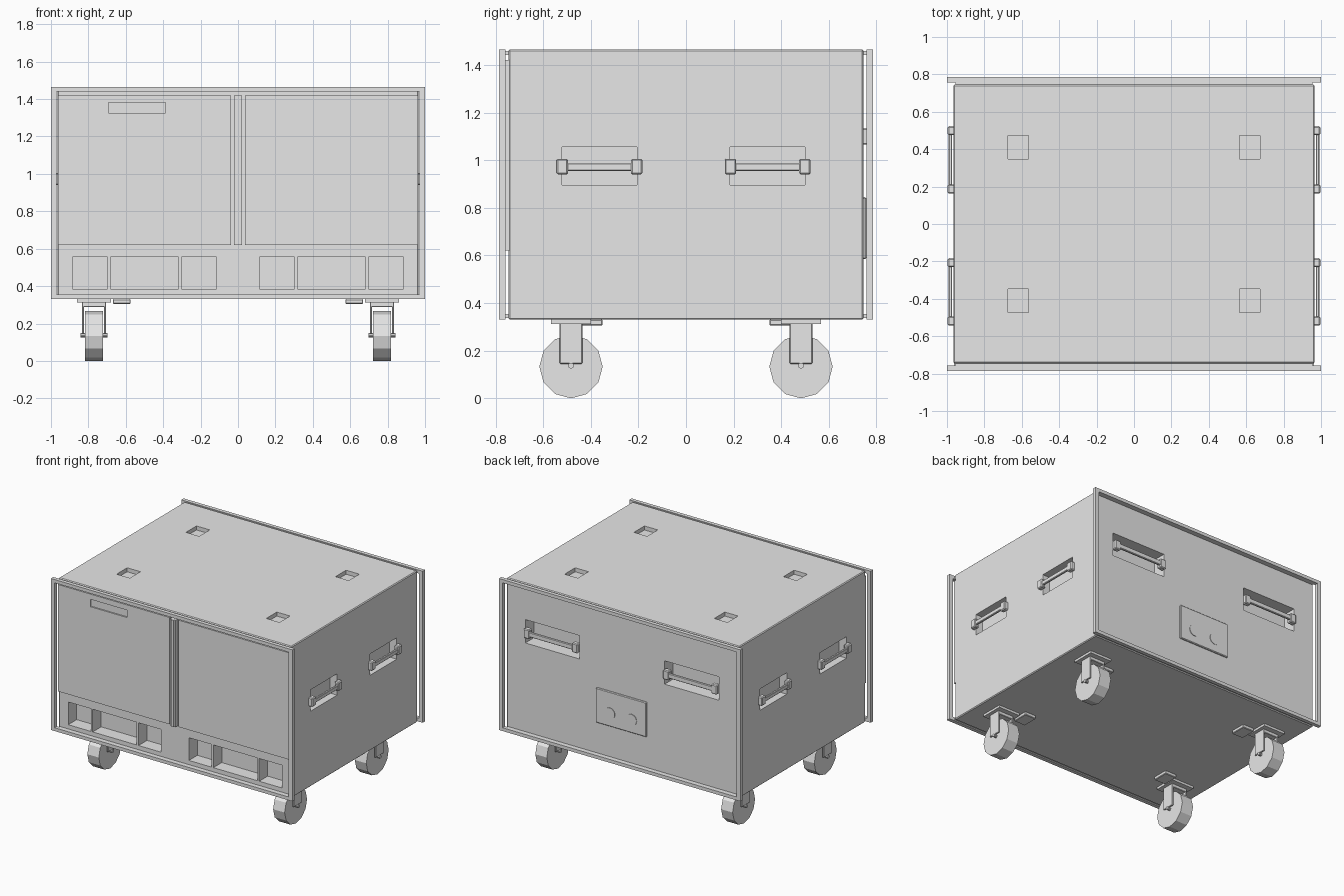
import bpy, bmesh, math
from mathutils import Matrix, Vector

cube = bpy.data.objects.get("Cube")
if cube:
    bpy.data.objects.remove(cube, do_unlink=True)

grey = bpy.data.materials.new("light grey")
grey.use_nodes = True
grey.diffuse_color = (0.8, 0.8, 0.8, 1)
grey.node_tree.nodes["Principled BSDF"].inputs["Base Color"].default_value = (0.8, 0.8, 0.8, 1)


def finish(name, bm, bevel=0):
    mesh = bpy.data.meshes.new(name)
    bm.to_mesh(mesh)
    bm.free()
    mesh.materials.append(grey)
    obj = bpy.data.objects.new(name, mesh)
    bpy.context.collection.objects.link(obj)
    if bevel:
        mod = obj.modifiers.new("soft_edges", "BEVEL")
        mod.width, mod.segments = bevel, 1
    return obj


def add_box(bm, center, size):
    mat = Matrix.Translation(center) @ Matrix.Diagonal((*size, 1))
    bmesh.ops.create_cube(bm, size=1, matrix=mat)


def boxes(name, parts, bevel=0):
    bm = bmesh.new()
    for center, size in parts:
        add_box(bm, center, size)
    return finish(name, bm, bevel)


def add_disc(bm, center, radius, depth, axis, sides):
    turn = Matrix.Rotation(math.pi / 2, 4, axis)
    bmesh.ops.create_cone(bm, cap_ends=True, segments=sides, radius1=radius, radius2=radius,
                          depth=depth, matrix=Matrix.Translation(center) @ turn)


def cut(obj, cutter):
    cutter.hide_render = True
    mod = obj.modifiers.new("pockets", "BOOLEAN")
    mod.object, mod.solver = cutter, "EXACT"
    bpy.context.view_layer.objects.active = obj
    for m in list(obj.modifiers):
        bpy.ops.object.modifier_apply(modifier=m.name)


SIDES = (-1, 1)
BOTTOM, TOP = 0.33, 1.465
MID = (BOTTOM + TOP) / 2
SIDE_HANDLES = (-0.363, 0.343)
BACK_HANDLES = (-0.57, 0.585)

# Case body with all recessed pockets
body = boxes("case_body", [((0, 0, MID), (1.93, 1.49, TOP - BOTTOM))], 0.006)
pockets = []
for s in SIDES:
    pockets.append(((s * 0.5, -0.745, 0.47), (0.77, 0.2, 0.17)))
    for y in SIDE_HANDLES:
        pockets.append(((s * 0.965, y, 0.975), (0.315, 0.12, 0.16)[1:2] + (0.315, 0.16)))
    for t in SIDES:
        pockets.append(((s * 0.62, t * 0.41, TOP), (0.11, 0.125, 0.06)))
for x in BACK_HANDLES:
    pockets.append(((x, 0.745, 1.105), (0.45, 0.2, 0.175)))
cutter = boxes("pocket_cutter", pockets)
cut(body, cutter)
bpy.data.objects.remove(cutter, do_unlink=True)

# Dividers in the front pockets
boxes("pocket_dividers", [((s * x, -0.695, 0.47), (0.015, 0.1, 0.17))
                          for s in SIDES for x in (0.31, 0.69)])

# Front doors, with a label recess in one
for s, name in ((-1, "right_door"), (1, "left_door")):
    door = boxes(name, [((s * 0.5, -0.75, 1.02), (0.925, 0.016, 0.8))])
    if s < 0:
        recess = boxes("label_cutter", [((-0.54, -0.758, 1.353), (0.305, 0.02, 0.055))])
        cut(door, recess)
        bpy.data.objects.remove(recess, do_unlink=True)
boxes("door_center_strip", [((0, -0.757, 1.02), (0.045, 0.03, 0.8)),
                            ((0, -0.765, 1.02), (0.02, 0.03, 0.8))])

# Edge frames around the front and back
for s, name in ((-1, "front_frame"), (1, "back_frame")):
    parts = []
    for t in SIDES:
        parts.append(((t * 0.985, s * 0.771, MID), (0.03, 0.028, TOP - BOTTOM)))
        parts.append(((0, s * 0.771, MID + t * 0.555), (1.94, 0.028, 0.025)))
        parts.append(((0, s * 0.751, MID + t * 0.552), (1.91, 0.016, 0.016)))
    boxes(name, parts)

# Side handles
for s, side in ((-1, "right"), (1, "left")):
    for y, end in zip(SIDE_HANDLES, ("front", "back")):
        boxes(f"{side}_{end}_handle_ends",
              [((s * 0.978, y + t * 0.156, 0.973), (0.036, 0.048, 0.066)) for t in SIDES], 0.006)
        boxes(f"{side}_{end}_handle_bar", [((s * 0.982, y, 0.971), (0.018, 0.29, 0.032))], 0.004)

# Back handles
for x, side in zip(BACK_HANDLES, ("right", "left")):
    boxes(f"back_{side}_handle_ends",
          [((x + t * 0.2, 0.75, 1.1), (0.048, 0.04, 0.07)) for t in SIDES], 0.006)
    boxes(f"back_{side}_handle_bar", [((x, 0.758, 1.1), (0.38, 0.018, 0.036))], 0.004)

# Latch plate on the back, with two round knobs
boxes("latch_plate", [((0.01, 0.748, 0.715), (0.42, 0.018, 0.26))], 0.005)
bm = bmesh.new()
for s in SIDES:
    add_disc(bm, (0.01 + s * 0.09, 0.757, 0.685), 0.042, 0.008, "X", 20)
finish("latch_knobs", bm)

# Casters and stacking feet under each corner
for sx in SIDES:
    for sy in SIDES:
        corner = ("front_" if sy < 0 else "back_") + ("right" if sx < 0 else "left")
        cx, cy = sx * 0.77, sy * 0.483
        boxes(f"{corner}_stacking_foot", [((sx * 0.622, sy * 0.41, 0.318), (0.095, 0.12, 0.026))], 0.004)
        boxes(f"{corner}_caster_plate", [((cx, cy, 0.322), (0.18, 0.17, 0.018))])
        fork = [((cx + t * 0.059, cy, 0.23), (0.012, 0.095, 0.17)) for t in SIDES]
        fork.append(((cx, cy, 0.302), (0.13, 0.095, 0.026)))
        boxes(f"{corner}_caster_fork", fork, 0.003)
        bm = bmesh.new()
        add_disc(bm, (cx, cy, 0.133), 0.133, 0.095, "Y", 12)
        finish(f"{corner}_wheel", bm)
        bm = bmesh.new()
        add_disc(bm, (cx, cy, 0.137), 0.012, 0.145, "Y", 10)
        finish(f"{corner}_axle", bm)
